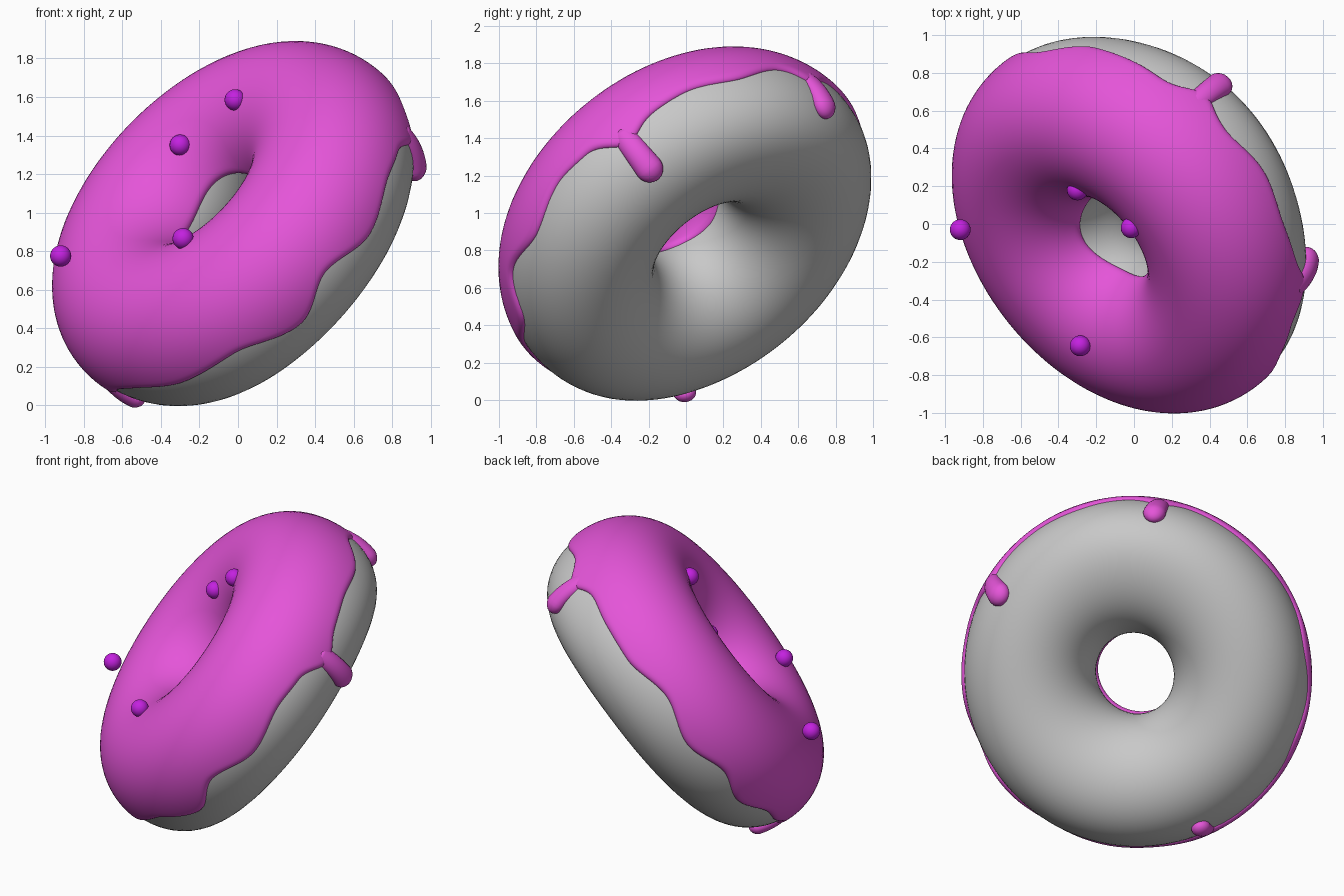
import bpy, bmesh, math
from mathutils import Vector

if "Cube" in bpy.data.objects:
    bpy.data.objects.remove(bpy.data.objects["Cube"])

# Tilted ring frame: N points out of the iced side, U and V span the ring plane
N = Vector((-0.62, -0.49, 0.61)).normalized()
U = Vector((1, 0, 0))
U = (U - N * U.dot(N)).normalized()
V = N.cross(U)
C = Vector((-0.02, 0, 0.94))
R, TUBE, ICING = 0.662, 0.405, 0.021

# Hand-made unevenness: theta, psi, height, theta width, psi width
BULGES = [(60, -48, 0.065, 42, 38), (255, -50, 0.022, 40, 40), (150, 180, 0.02, 60, 40)]


def wrap(a):
    return (a + 180) % 360 - 180


def spot(theta, psi, r):
    """Point on the ring: theta around it, psi around its tube (degrees)."""
    t, p = math.radians(theta), math.radians(psi)
    for bt, bp, h, wt, wp in BULGES:
        r += h * math.exp(-(wrap(theta - bt) / wt) ** 2 - (wrap(psi - bp) / wp) ** 2)
    out = U * math.cos(t) + V * math.sin(t)
    return C + out * (R + r * math.cos(p)) + N * (r * math.sin(p))


def material(name, rgb):
    m = bpy.data.materials.new(name)
    m.diffuse_color = (*rgb, 1)
    m.use_nodes = True
    m.node_tree.nodes["Principled BSDF"].inputs["Base Color"].default_value = m.diffuse_color
    return m


dough = material("plain dough grey", (0.58, 0.58, 0.58))
pink = material("pink icing", (0.78, 0.09, 0.69))
purple = material("purple beads", (0.55, 0.015, 0.74))


def grid_object(name, rows, mat, wrap_rows, wrap_cols, caps=False):
    """Smooth surface through rows of points."""
    bm = bmesh.new()
    g = [[bm.verts.new(p) for p in row] for row in rows]
    n, m = len(g), len(g[0])
    for i in range(n if wrap_rows else n - 1):
        for j in range(m if wrap_cols else m - 1):
            a, b = (i + 1) % n, (j + 1) % m
            bm.faces.new((g[i][j], g[a][j], g[a][b], g[i][b]))
    if caps:
        bm.faces.new(g[0])
        bm.faces.new(g[-1])
        bmesh.ops.recalc_face_normals(bm, faces=bm.faces)
    for f in bm.faces:
        f.smooth = True
    me = bpy.data.meshes.new(name)
    bm.to_mesh(me)
    bm.free()
    me.materials.append(mat)
    ob = bpy.data.objects.new(name, me)
    bpy.context.collection.objects.link(ob)
    return ob


# Dough ring
grid_object("dough_ring",
            [[spot(i * 360 / 128, j * 360 / 64, TUBE) for j in range(64)] for i in range(128)],
            dough, True, True)

# Drips: angle around the ring, tip angle, bead radius
DRIPS = [(2, -45.5, 0.075), (68, -34, 0.07), (214, -32, 0.06)]

# Wavy outer edge of the icing: (theta, psi)
EDGE = [(0, -10), (12, -12), (25, -10), (40, -14), (57, -7), (75, -3), (90, -5), (104, -5),
        (122, 5), (140, -7), (155, 1), (170, -10), (185, -2), (200, -8), (220, -3), (235, 0),
        (250, -3), (270, 0), (290, -15), (305, 1), (322, -11), (340, -3), (350, -5), (360, -10)]


def edge(theta):
    for (a, pa), (b, pb) in zip(EDGE, EDGE[1:]):
        if a <= theta <= b:
            k = (theta - a) / (b - a)
            k = k * k * (3 - 2 * k)
            psi = pa + (pb - pa) * k
            break
    for t, _, _ in DRIPS:
        psi -= 12 * math.exp(-(wrap(theta - t) / 6.5) ** 2)
    return psi


# Icing shell with rounded, buried rims
rows = []
for i in range(320):
    th = i * 360 / 320
    lo = edge(th)
    hi = 167 + 3 * math.sin(math.radians(3 * th))
    row = []
    for j in range(49):
        s = (1 - math.cos(math.pi * j / 48)) / 2
        psi = lo + (hi - lo) * s
        d = max(0, min((psi - lo) / 6, (hi - psi) / 6, 1))
        row.append(spot(th, psi, TUBE - 0.006 + (ICING + 0.006) * math.sqrt(d * (2 - d))))
    rows.append(row)
grid_object("icing", rows, pink, True, False)

# Drips running down over the outer side, each ending in a rounded bead
for n, (th, tip, rad) in enumerate(DRIPS):
    start = edge(th) + 12
    e = V * math.cos(math.radians(th)) - U * math.sin(math.radians(th))
    cap = math.degrees(rad / TUBE)
    path = [(start + (tip - start) * k / 12, rad * (0.86 + 0.14 * (k / 12) ** 2)) for k in range(13)]
    path += [(tip - cap * math.sin(a), rad * math.cos(a))
             for a in (math.pi / 2 * k / 8 * 0.98 for k in range(1, 9))]
    rows = []
    for k, (psi, r) in enumerate(path):
        depth = 0.375 + 0.04 * min(k / 12, 1)
        c = spot(th, psi, depth)
        up = (spot(th, psi, 1) - spot(th, psi, 0)).normalized()
        rows.append([c + e * (r * math.cos(q)) + up * (0.8 * r * math.sin(q))
                     for q in (2 * math.pi * m / 20 for m in range(20))])
    grid_object(f"icing_drip_{n + 1}", rows, pink, False, True, caps=True)

# Round beads on the icing
for n, p in enumerate([(-0.015, -0.02, 1.585), (-0.3, 0.18, 1.35), (-0.92, -0.03, 0.775), (-0.285, -0.645, 0.865)]):
    bpy.ops.mesh.primitive_uv_sphere_add(segments=24, ring_count=14, radius=0.055, location=p)
    ob = bpy.context.object
    ob.name = f"bead_{n + 1}"
    ob.data.materials.append(purple)
    bpy.ops.object.shade_smooth()
